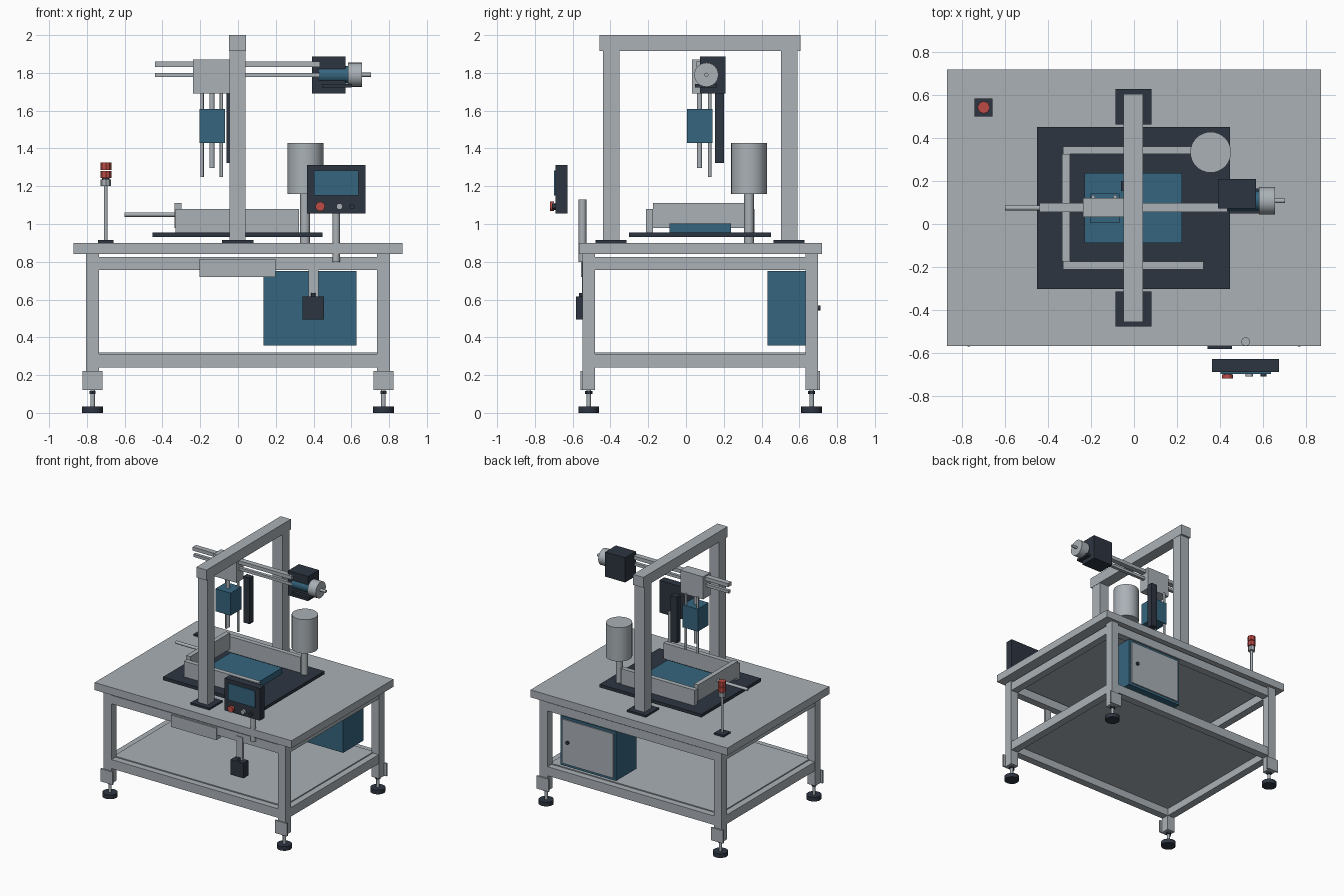
import bpy, math


def material(name, rgb):
    m = bpy.data.materials.new(name)
    m.diffuse_color = (*rgb, 1)
    return m


GREY = material("brushed grey", (0.40, 0.44, 0.47))
DARK = material("dark slate", (0.027, 0.036, 0.053))
TEAL = material("steel blue", (0.036, 0.13, 0.21))
RED = material("signal red", (0.50, 0.07, 0.06))


def box(name, x, y, z, mat):
    """Box from (min, max) ranges."""
    v = [(a, b, c) for a in x for b in y for c in z]
    f = [(0, 1, 3, 2), (4, 6, 7, 5), (0, 4, 5, 1), (2, 3, 7, 6), (0, 2, 6, 4), (1, 5, 7, 3)]
    me = bpy.data.meshes.new(name)
    me.from_pydata(v, [], f)
    me.materials.append(mat)
    ob = bpy.data.objects.new(name, me)
    bpy.context.collection.objects.link(ob)
    return ob


def cyl(name, p, r, span, mat, axis="z", n=24):
    """Cylinder along an axis; p holds the two other coordinates in x, y, z order."""
    a, b = span
    mid = (a + b) / 2
    loc, rot = {
        "x": ((mid, p[0], p[1]), (0, math.pi / 2, 0)),
        "y": ((p[0], mid, p[1]), (math.pi / 2, 0, 0)),
        "z": ((p[0], p[1], mid), (0, 0, 0)),
    }[axis]
    bpy.ops.mesh.primitive_cylinder_add(vertices=n, radius=r, depth=b - a, location=loc, rotation=rot)
    ob = bpy.context.object
    ob.name = name
    ob.data.materials.append(mat)
    bpy.ops.object.shade_smooth_by_angle(angle=math.radians(35))
    return ob


# Table top and shelf
box("table_top", (-0.87, 0.87), (-0.567, 0.72), (0.84, 0.90), GREY)
box("lower_shelf", (-0.75, 0.75), (-0.495, 0.645), (0.30, 0.32), GREY)

# Legs with corner plates and levelling feet
for sx, xn in ((-1, "left"), (1, "right")):
    for y, out, yn in ((-0.515, -1, "front"), (0.665, 1, "back")):
        tag = f"_{yn}_{xn}"
        x = sx * 0.77
        box("leg" + tag, (x - 0.034, x + 0.034), (y - 0.033, y + 0.033), (0.12, 0.84), GREY)
        ya, yb = sorted((y + out * 0.032, y + out * 0.044))
        box("foot_bracket" + tag, (x - 0.053, x + 0.053), (ya, yb), (0.12, 0.222), GREY)
        cyl("foot_stud" + tag, (x, y), 0.012, (0.03, 0.12), GREY, n=12)
        cyl("foot_nut" + tag, (x, y), 0.019, (0.1, 0.115), DARK, n=6)
        cyl("foot_pad" + tag, (x, y), 0.055, (0, 0.033), DARK)

# Upper and lower rails between the legs
for name, z in (("upper_rail", (0.757, 0.825)), ("lower_rail", (0.24, 0.312))):
    for y, yn in ((-0.515, "front"), (0.665, "back")):
        box(f"{name}_{yn}", (-0.737, 0.737), (y - 0.03, y + 0.03), z, GREY)
    for sx, xn in ((-1, "left"), (1, "right")):
        x = sx * 0.77
        box(f"{name}_{xn}", (x - 0.03, x + 0.03), (-0.483, 0.633), z, GREY)

# Front tray and hanging switch box
box("front_tray", (-0.203, 0.198), (-0.555, -0.50), (0.72, 0.815), GREY)
box("switch_stem", (0.372, 0.425), (-0.55, -0.53), (0.61, 0.80), GREY)
box("switch_box", (0.342, 0.456), (-0.583, -0.52), (0.495, 0.615), DARK)
cyl("switch_gland", (0.398, -0.555), 0.012, (0.61, 0.635), DARK, n=12)

# Control cabinet under the table
box("cabinet", (0.135, 0.627), (0.432, 0.69), (0.357, 0.75), TEAL)
box("cabinet_door", (0.155, 0.607), (0.69, 0.699), (0.377, 0.73), GREY)
cyl("door_knob", (0.555, 0.555), 0.014, (0.698, 0.712), DARK, "y", 12)

# Portal frame
for y, yn in ((-0.396, "front"), (0.546, "back")):
    box("portal_post_" + yn, (-0.045, 0.04), (y - 0.044, y + 0.044), (0.90, 1.92), GREY)
    box("post_base_" + yn, (-0.085, 0.082), (y - 0.082, y + 0.082), (0.90, 0.915), DARK)
box("portal_beam", (-0.048, 0.042), (-0.457, 0.606), (1.917, 2.0), GREY)

# Work plate, fence and pad
box("work_plate", (-0.452, 0.448), (-0.302, 0.451), (0.93, 0.955), DARK)
box("fence_front", (-0.33, 0.323), (-0.212, -0.175), (0.955, 1.08), GREY)
box("fence_back", (-0.33, 0.323), (0.325, 0.362), (0.955, 1.08), GREY)
box("fence_left", (-0.335, -0.298), (-0.175, 0.325), (0.98, 1.11), GREY)
box("work_pad", (-0.23, 0.224), (-0.088, 0.238), (0.955, 1.003), TEAL)
cyl("pusher_rod", (0.075, 1.05), 0.012, (-0.60, -0.32), GREY, "x", 12)

# Traverse rails, carriage and drive
box("upper_traverse", (-0.44, 0.435), (0.055, 0.098), (1.832, 1.86), GREY)
box("lower_traverse", (-0.44, 0.435), (0.064, 0.089), (1.778, 1.80), GREY)
box("carriage", (-0.237, -0.035), (0.032, 0.122), (1.69, 1.87), GREY)
box("drive_housing", (0.392, 0.568), (0.073, 0.209), (1.69, 1.887), DARK)
cyl("drive_motor", (0.108, 1.79), 0.046, (0.43, 0.587), TEAL, "x")
box("motor_cradle", (0.445, 0.60), (0.048, 0.165), (1.722, 1.74), DARK)
cyl("motor_cap", (0.108, 1.79), 0.064, (0.583, 0.656), GREY, "x")
cyl("motor_shaft", (0.108, 1.79), 0.011, (0.65, 0.703), GREY, "x", 12)

# Lifting head
box("lift_head", (-0.203, -0.068), (0.004, 0.141), (1.43, 1.61), TEAL)
for x, xn in ((-0.19, "left"), (-0.088, "right")):
    cyl("guide_rod_" + xn, (x, 0.126), 0.009, (1.25, 1.70), GREY, n=12)
cyl("lift_piston", (-0.138, 0.072), 0.014, (1.297, 1.70), GREY, n=12)
box("cable_column", (-0.06, -0.005), (0.153, 0.20), (1.322, 1.69), DARK)

# Supply tank on its stem
cyl("tank_stem", (0.355, 0.334), 0.026, (0.90, 1.17), GREY, n=16)
cyl("tank", (0.357, 0.334), 0.095, (1.16, 1.43), GREY, n=32)

# Operator panel with screen and buttons
cyl("panel_post", (0.52, -0.548), 0.02, (0.80, 1.13), GREY, n=16)
box("panel_body", (0.364, 0.676), (-0.69, -0.628), (1.055, 1.312), DARK)
box("panel_screen", (0.402, 0.638), (-0.699, -0.69), (1.152, 1.284), TEAL)
cyl("button_ring", (0.435, 1.093), 0.019, (-0.70, -0.69), DARK, "y", 16)
cyl("stop_button", (0.435, 1.093), 0.025, (-0.72, -0.70), RED, "y", 16)
cyl("start_button", (0.537, 1.093), 0.017, (-0.71, -0.69), GREY, "y", 16)
cyl("mode_button", (0.604, 1.093), 0.014, (-0.71, -0.69), DARK, "y", 16)

# Signal beacon
bx, by = -0.70, 0.543
box("beacon_base", (bx - 0.042, bx + 0.042), (by - 0.042, by + 0.042), (0.90, 0.914), DARK)
cyl("beacon_pole", (bx, by), 0.01, (0.91, 1.21), GREY, n=12)
cyl("beacon_collar", (bx, by), 0.027, (1.20, 1.236), GREY, n=8)
cyl("beacon_neck", (bx, by), 0.02, (1.23, 1.25), DARK, n=8)
cyl("beacon_lamp_low", (bx, by), 0.029, (1.243, 1.281), RED, n=8)
cyl("beacon_lamp_high", (bx, by), 0.029, (1.286, 1.325), RED, n=8)
